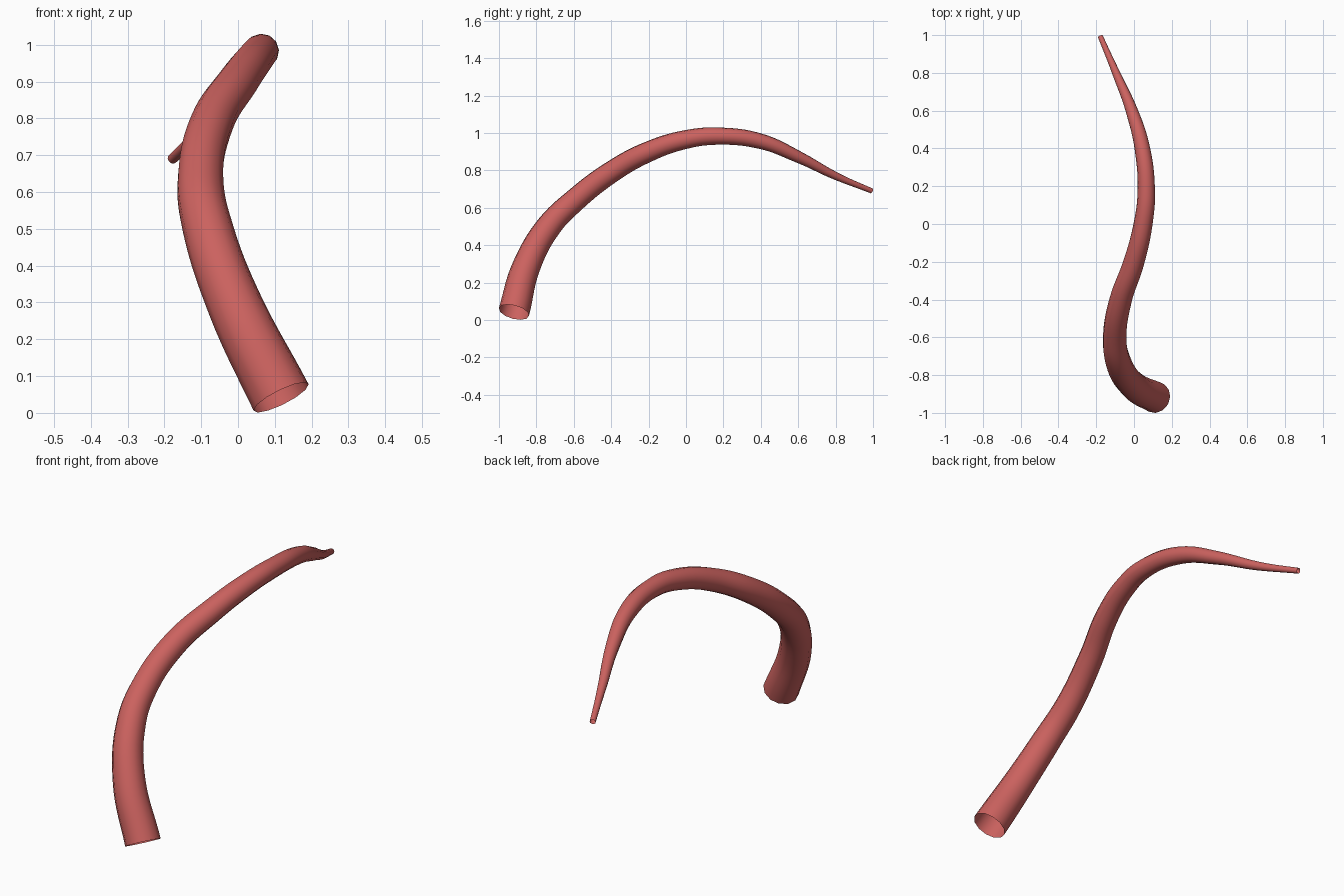
import bpy

if "Cube" in bpy.data.objects:
    bpy.data.objects.remove(bpy.data.objects["Cube"])

# Flat coral red
coral = bpy.data.materials.new("coral_red")
coral.diffuse_color = (0.60, 0.122, 0.114, 1.0)
coral.use_nodes = True
coral.node_tree.nodes["Principled BSDF"].inputs["Base Color"].default_value = coral.diffuse_color

# Centre line of the tapering tube: x, y, z, radius
PATH = [
    (0.117, -0.920, 0.042, 0.083),
    (-0.007, -0.852, 0.290, 0.075),
    (-0.083, -0.730, 0.505, 0.068),
    (-0.102, -0.600, 0.635, 0.063),
    (-0.070, -0.400, 0.790, 0.059),
    (0.000, -0.200, 0.900, 0.055),
    (0.048, 0.000, 0.965, 0.050),
    (0.065, 0.170, 0.983, 0.046),
    (0.044, 0.400, 0.955, 0.041),
    (-0.012, 0.600, 0.872, 0.032),
    (-0.095, 0.800, 0.770, 0.021),
    (-0.178, 0.993, 0.690, 0.014),
]

# Curved horn-like tube, open at both ends
curve = bpy.data.curves.new("curved_tube", 'CURVE')
curve.dimensions = '3D'
curve.bevel_depth = 1.0
curve.bevel_resolution = 4
curve.resolution_u = 8
curve.use_fill_caps = False
spline = curve.splines.new('BEZIER')
spline.bezier_points.add(len(PATH) - 1)
spline.use_smooth = True
spline.radius_interpolation = 'CARDINAL'
for point, (x, y, z, r) in zip(spline.bezier_points, PATH):
    point.co = (x, y, z)
    point.radius = r
    point.handle_left_type = point.handle_right_type = 'AUTO'
curve.materials.append(coral)

tube = bpy.data.objects.new("curved_tube", curve)
bpy.context.collection.objects.link(tube)

# Turn it into a smooth mesh
bpy.context.view_layer.objects.active = tube
tube.select_set(True)
bpy.ops.object.convert(target='MESH')
bpy.ops.object.shade_smooth()
